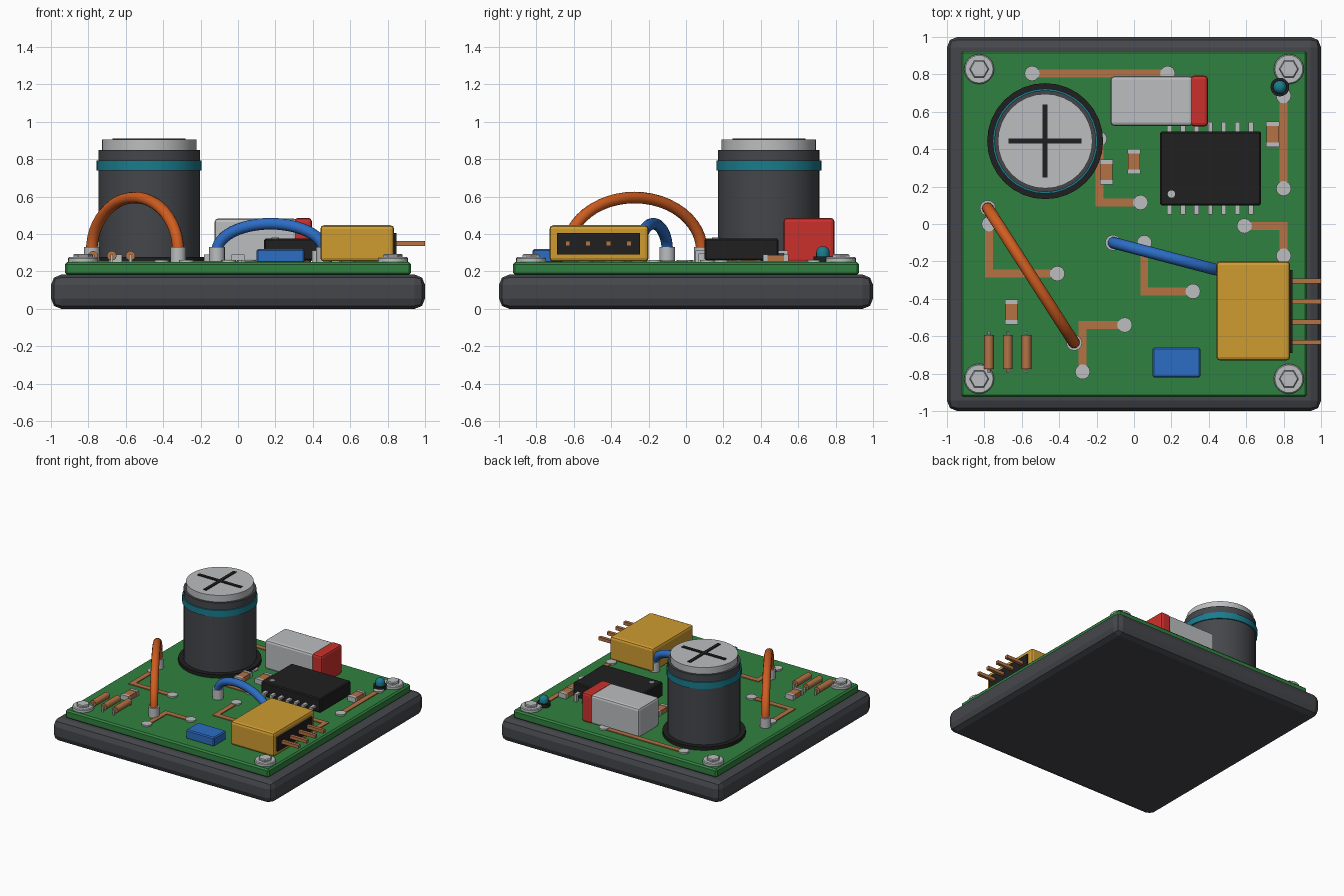
import bpy, bmesh, math
from mathutils import Vector, Matrix

if "Cube" in bpy.data.objects:
    bpy.data.objects.remove(bpy.data.objects["Cube"])


def mat(name, r, g, b):
    m = bpy.data.materials.new(name)
    m.diffuse_color = (r, g, b, 1)
    m.use_nodes = True
    m.node_tree.nodes["Principled BSDF"].inputs["Base Color"].default_value = m.diffuse_color
    return m


GREY = mat("dark_grey", 0.058, 0.062, 0.07)
GREEN = mat("board_green", 0.03, 0.22, 0.05)
LIGHT = mat("light_metal", 0.5, 0.51, 0.52)
TEAL = mat("teal", 0.01, 0.2, 0.27)
RED = mat("red", 0.6, 0.03, 0.025)
BLUE = mat("blue", 0.025, 0.15, 0.55)
ORANGE = mat("orange", 0.63, 0.11, 0.015)
COPPER = mat("copper", 0.46, 0.17, 0.06)
BLACK = mat("black", 0.014, 0.014, 0.015)
YELLOW = mat("yellow", 0.62, 0.33, 0.03)
TOP = 0.25  # board surface


def finish(name, bm, m, smooth=False):
    me = bpy.data.meshes.new(name)
    bm.to_mesh(me)
    bm.free()
    me.materials.append(m)
    ob = bpy.data.objects.new(name, me)
    bpy.context.collection.objects.link(ob)
    if smooth:
        bpy.ops.object.select_all(action='DESELECT')
        ob.select_set(True)
        bpy.context.view_layer.objects.active = ob
        bpy.ops.object.shade_smooth_by_angle(angle=math.radians(35))
    return ob


def box(name, x, y, z, m, bevel=0, seg=1):
    """Box from (min, max) ranges."""
    bm = bmesh.new()
    bmesh.ops.create_cube(bm, size=1)
    for v in bm.verts:
        for i, r in enumerate((x, y, z)):
            v.co[i] = r[0] if v.co[i] < 0 else r[1]
    if bevel:
        bmesh.ops.bevel(bm, geom=bm.edges[:], offset=bevel, segments=seg,
                        profile=0.5, affect='EDGES')
    return finish(name, bm, m)


def cbox(name, cx, cy, sx, sy, z, m, bevel=0):
    return box(name, (cx - sx / 2, cx + sx / 2), (cy - sy / 2, cy + sy / 2), z, m, bevel)


def lathe(name, x, y, profile, m, n=32):
    """Spin a (radius, height) profile about a vertical axis."""
    bm = bmesh.new()
    rings = [[bm.verts.new((x + r * math.cos(2 * math.pi * i / n),
                            y + r * math.sin(2 * math.pi * i / n), z))
              for i in range(n)] for r, z in profile]
    for a, b in zip(rings, rings[1:]):
        for i in range(n):
            j = (i + 1) % n
            bm.faces.new((a[i], a[j], b[j], b[i]))
    bm.faces.new(rings[0][::-1])
    bm.faces.new(rings[-1])
    return finish(name, bm, m, n > 6)


def rod_y(name, x, z, y0, y1, r, m, n=12):
    bm = bmesh.new()
    bmesh.ops.create_cone(bm, cap_ends=True, segments=n, radius1=r, radius2=r, depth=y1 - y0,
                          matrix=Matrix.Translation((x, (y0 + y1) / 2, z))
                          @ Matrix.Rotation(math.pi / 2, 4, 'X'))
    return finish(name, bm, m, True)


# Base and circuit board
box("base", (-1, 1), (-1, 1), (0, 0.183), GREY, 0.055, 2)
box("board", (-0.925, 0.925), (-0.925, 0.925), (0.18, TOP), GREEN, 0.012)

# Corner screws: washer and hex head
for sx in (-1, 1):
    for sy in (-1, 1):
        x, y = sx * 0.828, sy * 0.828
        lathe("screw_washer", x, y, [(0.08, TOP - .01), (0.08, 0.27), (0.074, 0.276)], LIGHT, 24)
        lathe("screw_head", x, y, [(0.052, 0.27), (0.052, 0.287), (0.046, 0.294)], LIGHT, 6)

# Copper traces with solder pads at each end
traces = [
    [(-0.545, 0.805), (0.18, 0.805)],
    [(0.80, 0.685), (0.80, 0.19)],
    [(-0.185, 0.455), (-0.185, 0.115), (0.035, 0.115)],
    [(-0.775, 0), (-0.775, -0.265), (-0.41, -0.265)],
    [(0.055, -0.10), (0.055, -0.36), (0.315, -0.36)],
    [(0.59, -0.01), (0.80, -0.01), (0.80, -0.17)],
    [(-0.05, -0.54), (-0.275, -0.54), (-0.275, -0.79)],
]
for path in traces:
    for (x0, y0), (x1, y1) in zip(path, path[1:]):
        box("trace", (min(x0, x1) - .021, max(x0, x1) + .021),
            (min(y0, y1) - .021, max(y0, y1) + .021), (TOP - .005, TOP + .007), COPPER)
    for x, y in (path[0], path[-1]):
        lathe("solder_pad", x, y, [(0.04, TOP - .005), (0.04, TOP + .012)], LIGHT, 16)

# Large capacitor
cx, cy = -0.475, 0.443
lathe("capacitor_foot", cx, cy, [(0.31, TOP - .005), (0.31, 0.278)], BLACK)
lathe("capacitor_body", cx, cy, [(0.272, 0.27), (0.272, 0.85)], GREY)
lathe("capacitor_band", cx, cy, [(0.281, 0.74), (0.281, 0.793)], TEAL)
lathe("capacitor_cap", cx, cy, [(0.253, 0.84), (0.253, 0.904)], LIGHT)
cbox("vent_mark", cx, cy, 0.39, 0.026, (0.90, 0.911), BLACK)
cbox("vent_mark", cx, cy, 0.026, 0.39, (0.90, 0.911), BLACK)

# Chip with bent legs
box("chip", (0.14, 0.68), (0.10, 0.495), (0.258, 0.375), BLACK, 0.008)
lathe("chip_dot", 0.20, 0.16, [(0.02, 0.37), (0.02, 0.38)], LIGHT, 16)
for i in range(7):
    x = 0.19 + 0.0725 * i
    for s in (-1, 1):
        y = 0.2975 + s * 0.215
        cbox("chip_leg", x, y, 0.026, 0.05, (0.295, 0.312), LIGHT)
        cbox("chip_leg_foot", x, y + s * 0.022, 0.026, 0.02, (TOP - .005, 0.312), LIGHT)

# Film capacitor with red end
box("box_part", (-0.125, 0.315), (0.525, 0.79), (TOP - .005, 0.483), LIGHT, 0.018, 2)
box("box_part_end", (0.303, 0.395), (0.522, 0.793), (TOP - .005, 0.486), RED, 0.018, 2)

# Connector with pins
box("connector", (0.44, 0.835), (-0.73, -0.20), (0.252, 0.447), YELLOW, 0.02, 2)
box("connector_face", (0.80, 0.848), (-0.69, -0.245), (0.29, 0.405), BLACK)
for i in range(4):
    y = -0.305 - 0.109 * i
    box("connector_pin", (0.82, 1.0), (y - .013, y + .013), (0.337, 0.363), COPPER)

# Small blue block
box("blue_block", (0.10, 0.355), (-0.82, -0.66), (TOP - .005, 0.32), BLUE, 0.008)

# Indicator light
lathe("light_ring", 0.78, 0.732, [(0.05, TOP - .005), (0.05, 0.28)], BLACK, 20)
lathe("light_dome", 0.78, 0.732, [(0.036, 0.27), (0.036, 0.30)] + [
    (0.036 * math.cos(a * math.pi / 10), 0.30 + 0.036 * math.sin(a * math.pi / 10))
    for a in range(1, 5)], TEAL, 16)

# Surface-mount resistors
for x, y in ((0.742, 0.48), (-0.147, 0.277), (0, 0.335), (-0.655, -0.47)):
    cbox("chip_resistor", x, y, 0.066, 0.10, (TOP - .005, 0.287), COPPER)
    for s in (-1, 1):
        cbox("resistor_end", x, y + s * 0.055, 0.072, 0.024, (TOP - .005, 0.29), LIGHT)

# Axial resistors
for x in (-0.775, -0.675, -0.575):
    rod_y("axial_resistor", x, 0.284, -0.775, -0.593, 0.026, COPPER)
    rod_y("resistor_lead", x, 0.284, -0.795, -0.573, 0.008, LIGHT, 8)
    for y in (-0.79, -0.578):
        cbox("lead_leg", x, y, 0.014, 0.014, (TOP - .005, 0.288), LIGHT)


# Arched wires on posts
def wire(name, a, b, peak, m, r=0.031, z0=0.31, n=24, k=12):
    a, b = Vector((*a, 0)), Vector((*b, 0))
    mid, half = (a + b) / 2, (b - a) / 2
    side = half.normalized().cross(Vector((0, 0, 1)))
    h = peak - z0
    bm = bmesh.new()
    rings = []
    for i in range(n + 1):
        t = math.pi * i / n
        p = mid - half * math.cos(t) + Vector((0, 0, z0 + h * math.sin(t)))
        tan = (half * math.sin(t) + Vector((0, 0, h * math.cos(t)))).normalized()
        up = side.cross(tan)
        rings.append([bm.verts.new(p + r * (side * math.cos(2 * math.pi * j / k)
                                            + up * math.sin(2 * math.pi * j / k)))
                      for j in range(k)])
    for q, s in zip(rings, rings[1:]):
        for j in range(k):
            bm.faces.new((q[j], q[(j + 1) % k], s[(j + 1) % k], s[j]))
    bm.faces.new(rings[0][::-1])
    bm.faces.new(rings[-1])
    bmesh.ops.recalc_face_normals(bm, faces=bm.faces[:])
    finish(name, bm, m, True)
    for p in (a, b):
        lathe("wire_post", p.x, p.y, [(0.042, TOP - .005), (0.042, 0.33)], LIGHT, 16)


wire("orange_wire", (-0.782, 0.085), (-0.32, -0.635), 0.595, ORANGE)
wire("blue_wire", (-0.112, -0.10), (0.46, -0.25), 0.455, BLUE)
